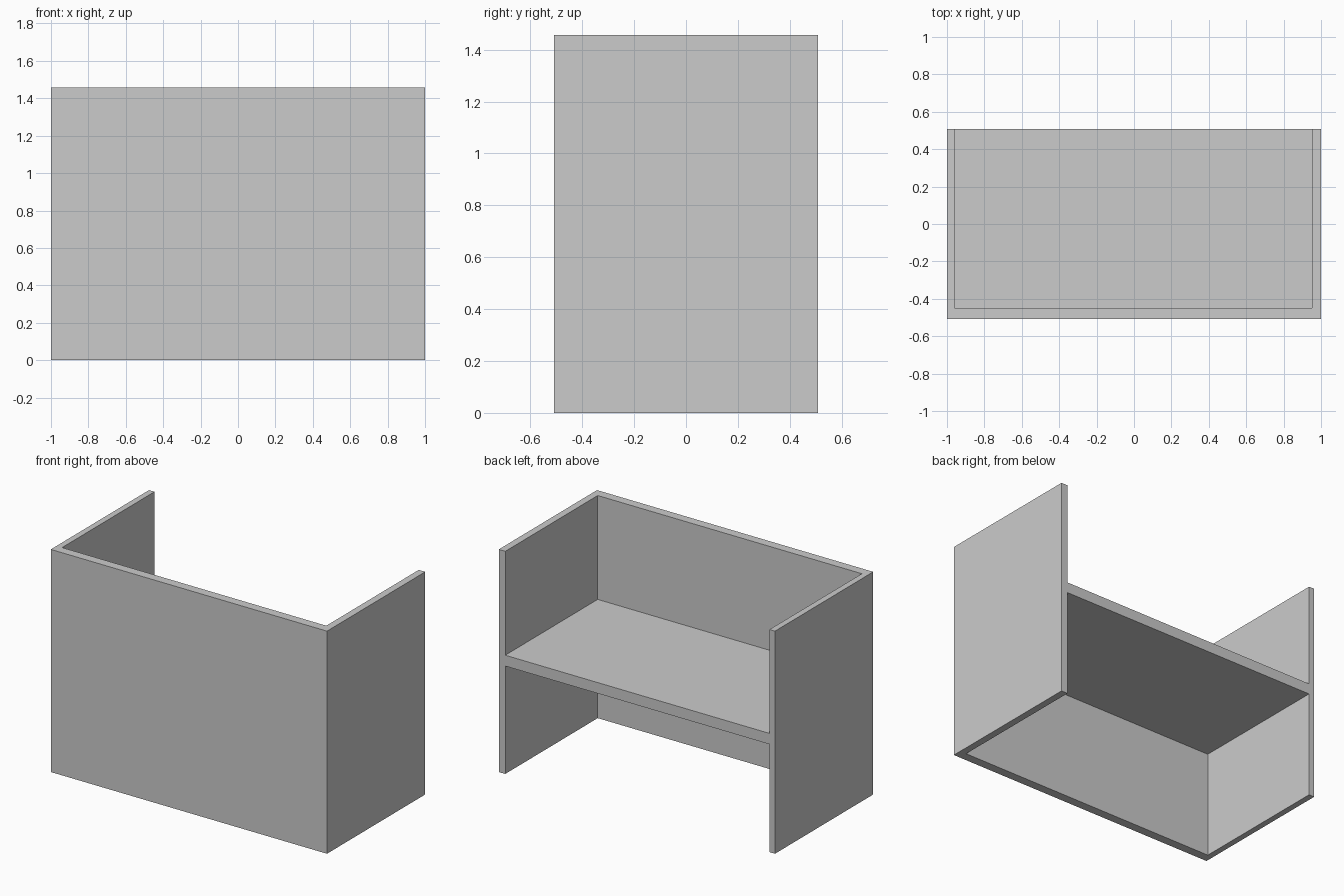
import bpy, bmesh

if "Cube" in bpy.data.objects:
    bpy.data.objects.remove(bpy.data.objects["Cube"])

H = 1.457            # overall height
Y = 0.508            # half depth
XL, XR = -0.96, 0.953  # inner faces of the side panels
YF = -0.448          # inner face of the front panel


def extrude_profile(name, pts, z0, z1):
    """Extrude a flat outline (counter-clockwise) from z0 up to z1."""
    bm = bmesh.new()
    face = bm.faces.new([bm.verts.new((x, y, z0)) for x, y in pts])
    geom = bmesh.ops.extrude_face_region(bm, geom=[face], use_keep_orig=True)["geom"]
    top = [v for v in geom if isinstance(v, bmesh.types.BMVert)]
    bmesh.ops.translate(bm, verts=top, vec=(0, 0, z1 - z0))
    bmesh.ops.recalc_face_normals(bm, faces=bm.faces)
    mesh = bpy.data.meshes.new(name)
    bm.to_mesh(mesh)
    bm.free()
    obj = bpy.data.objects.new(name, mesh)
    bpy.context.collection.objects.link(obj)
    return obj


# U-shaped wall: front panel and two sides, open at the back
extrude_profile("counter_walls", [
    (-1, -Y), (1, -Y), (1, Y), (XR, Y),
    (XR, YF), (XL, YF), (XL, Y), (-1, Y)], 0, H)

# Desk shelf between the walls, flush with the back edges
extrude_profile("desk_shelf", [(XL, YF), (XR, YF), (XR, Y), (XL, Y)], 0.706, 0.777)
